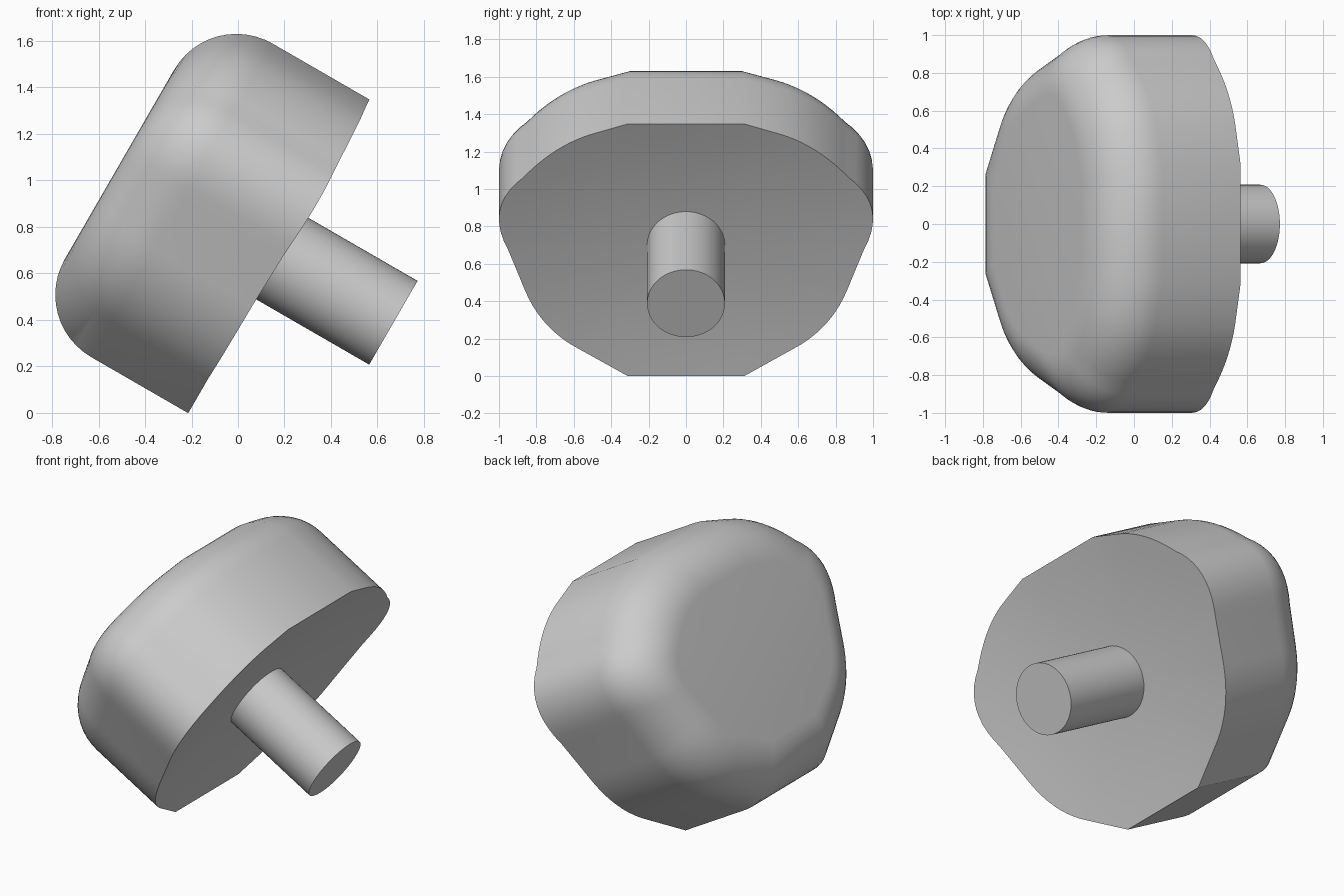
import bpy, bmesh, math
from mathutils import Vector

if "Cube" in bpy.data.objects:
    bpy.data.objects.remove(bpy.data.objects["Cube"])

grey = bpy.data.materials.new("plain_grey")
grey.use_nodes = True
grey.diffuse_color = (0.6, 0.6, 0.6, 1)
grey.node_tree.nodes["Principled BSDF"].inputs["Base Color"].default_value = (0.6, 0.6, 0.6, 1)

TILT = math.radians(120)      # local z becomes the stem axis
CENTRE = 0.67                 # height of the stem axis along the tilted face
FRONT, BACK, ROUND = -0.241, -0.976, 0.31


def finish(obj, name):
    obj.name = name
    obj.data.materials.append(grey)
    bpy.ops.object.select_all(action="DESELECT")
    obj.select_set(True)
    bpy.context.view_layer.objects.active = obj
    bpy.ops.object.shade_smooth_by_angle(angle=math.radians(30))


def arc(start, corner, end, steps=10):
    """Rounded corner between two points."""
    a, b, c = Vector(start), Vector(corner), Vector(end)
    return [a * (1 - t) ** 2 + b * 2 * t * (1 - t) + c * t * t
            for t in (i / steps for i in range(steps + 1))]


# Half outline (sideways, up), mirrored to a closed loop
half = [Vector((0.31, -0.108))]
half += arc((0.58, 0.065), (0.775, 0.19), (0.86, 0.425))
half += arc((0.95, 0.68), (1.08, 0.96), (0.87, 1.13))
half += arc((0.87, 1.13), (0.70, 1.327), (0.50, 1.39))[1:]
half += [Vector((0.31, 1.45))]
widest = max(p.x for p in half)
half = [Vector((p.x / widest, p.y - CENTRE)) for p in half]
outline = half + [Vector((-p.x, p.y)) for p in reversed(half)]

# Body: dished front, straight wall, rounded back edge, flat back
bm = bmesh.new()


def ring(scale_y, scale_u, depth=None):
    verts = []
    for p in outline:
        y, u = p.x * scale_y, p.y * scale_u
        z = FRONT + 0.08 * (y * y + u * u) if depth is None else depth
        verts.append(bm.verts.new((-(u + CENTRE), y, z)))
    return verts


rings = [ring(s / 8, s / 8) for s in range(1, 9)]
for i in range(13):
    angle = math.pi / 2 * i / 12
    inset = ROUND * (1 - math.cos(angle))
    depth = BACK + ROUND * (1 - math.sin(angle))
    rings.append(ring(1 - inset, 1 - inset / 0.78, depth))

count = len(outline)
for a, b in zip(rings, rings[1:]):
    for i in range(count):
        j = (i + 1) % count
        bm.faces.new((a[i], a[j], b[j], b[i]))
hub = bm.verts.new((-CENTRE, 0, FRONT))
for i in range(count):
    bm.faces.new((hub, rings[0][(i + 1) % count], rings[0][i]))
bm.faces.new(rings[-1])
bmesh.ops.recalc_face_normals(bm, faces=bm.faces)
mesh = bpy.data.meshes.new("rounded_body")
bm.to_mesh(mesh)
bm.free()
body = bpy.data.objects.new("rounded_body", mesh)
bpy.context.collection.objects.link(body)
body.rotation_euler = (0, TILT, 0)
finish(body, "rounded_body")

# Stem: cylinder rising from the dish
low, high = -0.4, 0.385
middle = (low + high) / 2
up = Vector((0.5, 0, math.sqrt(0.75)))
along = Vector((math.sqrt(0.75), 0, -0.5))
bpy.ops.mesh.primitive_cylinder_add(vertices=64, radius=0.208, depth=high - low,
                                    location=up * CENTRE + along * middle,
                                    rotation=(0, TILT, 0))
finish(bpy.context.object, "stem")
